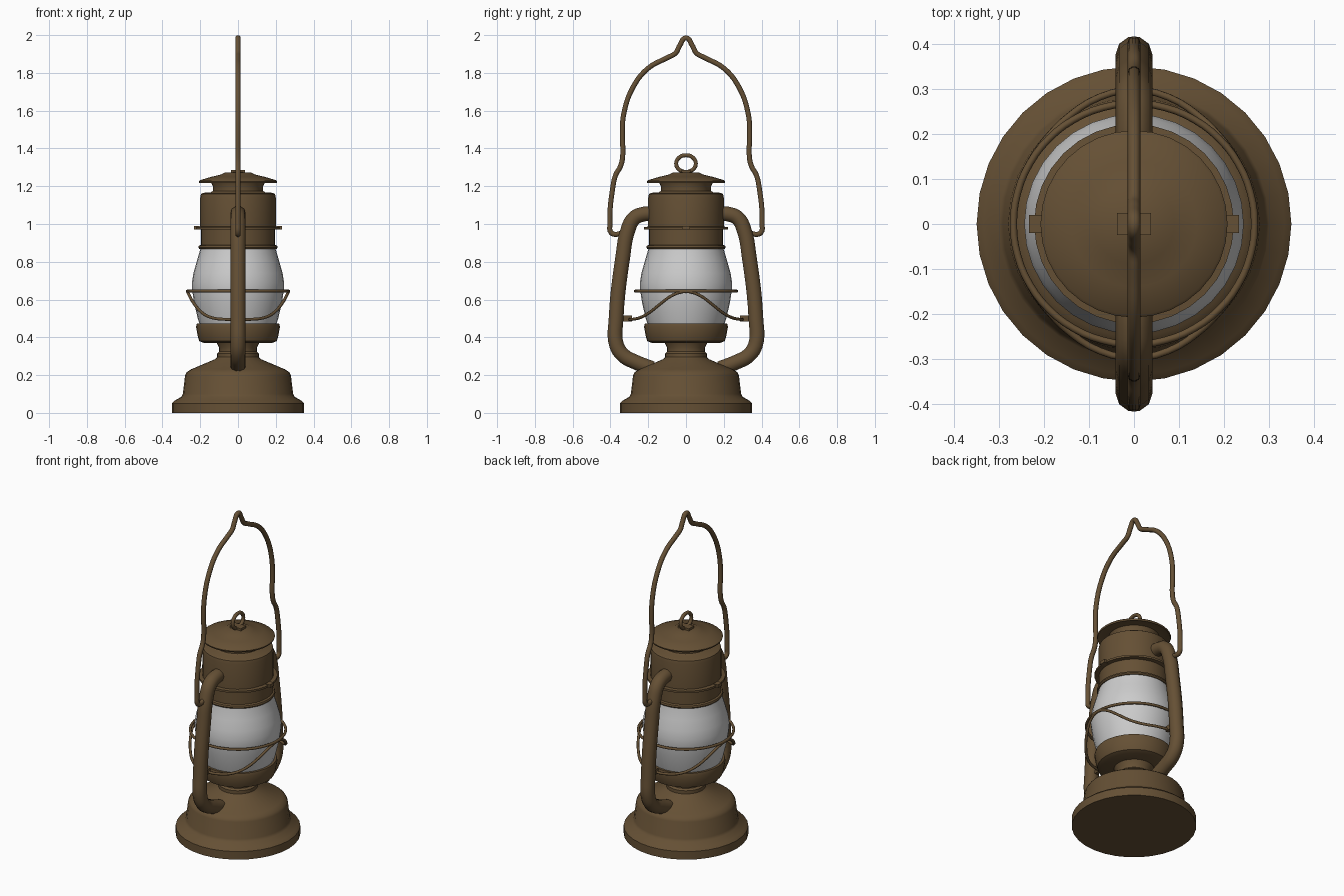
import bpy, bmesh, math

if "Cube" in bpy.data.objects:
    bpy.data.objects.remove(bpy.data.objects["Cube"])

brown = bpy.data.materials.new("brown_metal")
brown.diffuse_color = (0.13, 0.08, 0.035, 1)
brown.use_nodes = True
brown.node_tree.nodes["Principled BSDF"].inputs["Base Color"].default_value = brown.diffuse_color
SEG = 32


def finish(ob, mat, angle=35):
    if mat:
        ob.data.materials.append(mat)
    bpy.ops.object.select_all(action='DESELECT')
    bpy.context.view_layer.objects.active = ob
    ob.select_set(True)
    bpy.ops.object.shade_smooth_by_angle(angle=math.radians(angle))
    return ob


def lathe(name, profile, mat=brown):
    """Spin an (r, z) profile around z; r = 0 ends are closed by merging."""
    bm = bmesh.new()
    vs = [bm.verts.new((r, 0, z)) for r, z in profile]
    es = [bm.edges.new(p) for p in zip(vs, vs[1:])]
    bmesh.ops.spin(bm, geom=vs + es, cent=(0, 0, 0), axis=(0, 0, 1),
                   angle=math.tau, steps=SEG)
    bmesh.ops.remove_doubles(bm, verts=bm.verts, dist=1e-4)
    bmesh.ops.recalc_face_normals(bm, faces=bm.faces)
    me = bpy.data.meshes.new(name)
    bm.to_mesh(me)
    bm.free()
    ob = bpy.data.objects.new(name, me)
    bpy.context.collection.objects.link(ob)
    return finish(ob, mat)


def tube(name, pts, radius, closed=False, sides=3, res=5):
    """Round tube along a smooth path, turned into a mesh."""
    cu = bpy.data.curves.new(name, 'CURVE')
    cu.dimensions = '3D'
    cu.bevel_depth, cu.bevel_resolution = radius, sides
    cu.resolution_u, cu.use_fill_caps = res, True
    sp = cu.splines.new('BEZIER')
    sp.bezier_points.add(len(pts) - 1)
    for bp, p in zip(sp.bezier_points, pts):
        bp.co = p
        bp.handle_left_type = bp.handle_right_type = 'AUTO'
    sp.use_cyclic_u = closed
    ob = bpy.data.objects.new(name, cu)
    bpy.context.collection.objects.link(ob)
    bpy.ops.object.select_all(action='DESELECT')
    bpy.context.view_layer.objects.active = ob
    ob.select_set(True)
    bpy.ops.object.convert(target='MESH')
    return finish(bpy.context.object, brown, 50)


def box(name, loc, size):
    bpy.ops.mesh.primitive_cube_add(size=1, location=loc)
    ob = bpy.context.object
    ob.name = name
    ob.scale = size
    ob.data.materials.append(brown)


# fuel tank base with neck
lathe("fuel_tank", [(0, 0), (0.35, 0), (0.35, 0.05), (0.335, 0.065), (0.30, 0.085),
                    (0.292, 0.10), (0.28, 0.20), (0.272, 0.215), (0.25, 0.23),
                    (0.12, 0.285), (0.11, 0.295), (0.11, 0.315), (0.10, 0.325),
                    (0.10, 0.345), (0.115, 0.375), (0, 0.375)])

# burner cup holding the glass
lathe("burner_cup", [(0, 0.37), (0.18, 0.37), (0.205, 0.38), (0.212, 0.40),
                     (0.222, 0.455), (0.218, 0.472), (0.19, 0.472), (0, 0.46)])

# glass globe
lathe("glass_globe", [(0.20, 0.46), (0.213, 0.50), (0.232, 0.58), (0.243, 0.65),
                      (0.244, 0.69), (0.236, 0.74), (0.219, 0.80), (0.20, 0.865),
                      (0.198, 0.88)], None)

# hood above the glass
lathe("hood", [(0, 0.868), (0.205, 0.868), (0.21, 0.875), (0.207, 0.885), (0.197, 0.89),
               (0.197, 0.97), (0.222, 0.972), (0.222, 0.984), (0.20, 0.986),
               (0.20, 1.14), (0.196, 1.158), (0.185, 1.165), (0.145, 1.167),
               (0.133, 1.175), (0.133, 1.20), (0.145, 1.225), (0, 1.225)])

# lid
lathe("lid", [(0, 1.222), (0.15, 1.222), (0.19, 1.222), (0.205, 1.217), (0.208, 1.226),
              (0.202, 1.232), (0.14, 1.25), (0.09, 1.262), (0.07, 1.272), (0, 1.276)])

# lid loop and its hinge clip
loop = [(0, 0.052 * math.cos(a), 1.32 + 0.044 * math.sin(a))
        for a in (i * math.tau / 8 for i in range(8))]
tube("lid_loop", loop, 0.011, True)
box("lid_clip", (0, 0, 1.277), (0.075, 0.05, 0.02))

# side air tubes, with ears on the hood between them
for s, side in ((1, "back"), (-1, "front")):
    path = [(0.17, 1.055), (0.225, 1.052), (0.275, 1.03), (0.31, 0.96), (0.334, 0.83),
            (0.37, 0.50), (0.368, 0.36), (0.33, 0.303), (0.27, 0.27), (0.18, 0.235)]
    tube(side + "_air_tube", [(0, s * y, z) for y, z in path], 0.041)
    box(side + "_guard_clip", (0, s * 0.31, 0.50), (0.02, 0.05, 0.03))
    box(side + "_hood_ear", (s * 0.218, 0, 0.98), (0.03, 0.04, 0.02))

# carrying bail, mirrored half path
half = [(0.033, 1.945), (0.055, 1.905), (0.10, 1.88), (0.20, 1.825), (0.28, 1.725),
        (0.33, 1.58), (0.337, 1.48), (0.336, 1.35), (0.347, 1.305), (0.372, 1.26),
        (0.388, 1.19), (0.403, 1.0), (0.397, 0.955), (0.37, 0.945), (0.32, 0.965)]
bail = [(0, -y, z) for y, z in reversed(half)] + [(0, 0, 1.985)] + [(0, y, z) for y, z in half]
tube("bail_handle", bail, 0.014)

# wire guard: level ring plus saddle-shaped wire
ring, saddle = [], []
for i in range(24):
    a = i * math.tau / 24
    c, s = math.cos(a), math.sin(a)
    ring.append((0.268 * c, 0.268 * s, 0.645))
    r = 0.268 + 0.03 * s ** 6
    saddle.append((r * c, r * s, 0.495 + 0.148 * c ** 4))
tube("guard_ring", ring, 0.008, True, 2, 3)
tube("guard_saddle_wire", saddle, 0.008, True, 2, 3)
